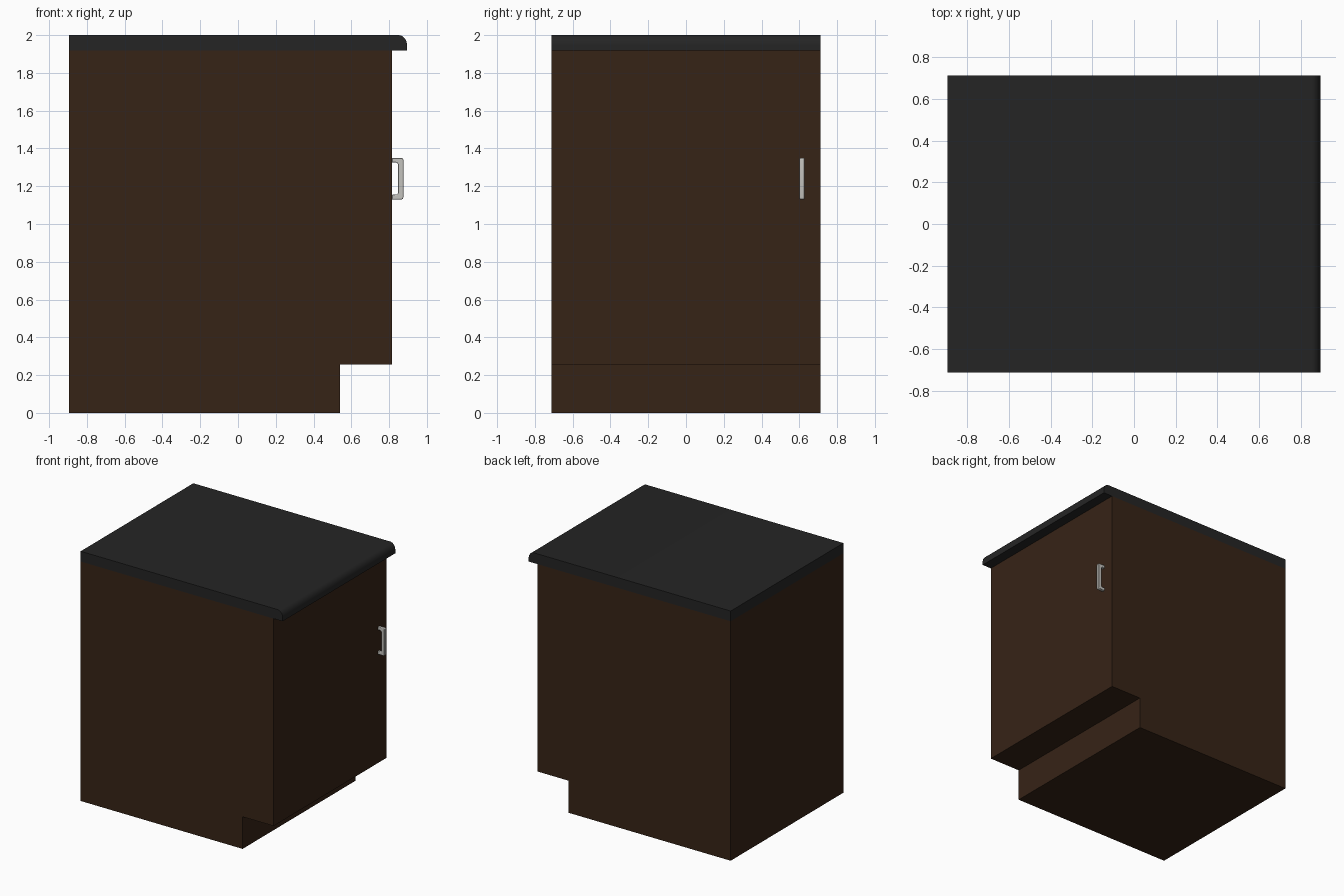
import bpy, bmesh, math

if "Cube" in bpy.data.objects:
    bpy.data.objects.remove(bpy.data.objects["Cube"])


def material(name, rgb):
    m = bpy.data.materials.new(name)
    m.diffuse_color = (*rgb, 1)
    m.use_nodes = True
    m.node_tree.nodes["Principled BSDF"].inputs["Base Color"].default_value = m.diffuse_color
    return m


def arc(cx, cz, rx, rz, a0, a1, n):
    return [(cx + rx * math.cos(math.radians(a0 + (a1 - a0) * i / n)),
             cz + rz * math.sin(math.radians(a0 + (a1 - a0) * i / n))) for i in range(n + 1)]


def extrude_profile(name, pts, y0, y1, mat, bevel=0):
    """Extrude an x-z outline from y0 to y1."""
    bm = bmesh.new()
    face = bm.faces.new([bm.verts.new((x, y0, z)) for x, z in pts])
    ext = bmesh.ops.extrude_face_region(bm, geom=[face])
    moved = [v for v in ext["geom"] if isinstance(v, bmesh.types.BMVert)]
    bmesh.ops.translate(bm, vec=(0, y1 - y0, 0), verts=moved)
    bmesh.ops.recalc_face_normals(bm, faces=bm.faces)
    me = bpy.data.meshes.new(name)
    bm.to_mesh(me)
    bm.free()
    me.materials.append(mat)
    ob = bpy.data.objects.new(name, me)
    bpy.context.collection.objects.link(ob)
    bpy.ops.object.select_all(action='DESELECT')
    ob.select_set(True)
    bpy.context.view_layer.objects.active = ob
    bpy.ops.object.shade_smooth_by_angle(angle=math.radians(35))
    if bevel:
        b = ob.modifiers.new("soft_edges", 'BEVEL')
        b.width, b.segments = bevel, 2
        b.limit_method, b.angle_limit = 'ANGLE', math.radians(50)
    return ob


wood = material("dark_wood", (0.037, 0.017, 0.008))
stone = material("black_worktop", (0.018, 0.018, 0.018))
metal = material("handle_metal", (0.55, 0.54, 0.51))
W, BACK, FRONT = 0.713, -0.895, 0.815

# Cabinet carcass with the recessed toe kick
extrude_profile("cabinet_body", [(BACK, 0), (0.54, 0), (0.54, 0.257), (FRONT, 0.257),
                                 (FRONT, 1.918), (BACK, 1.918)], -W, W, wood)

# Worktop with rounded overhanging front edge
extrude_profile("worktop", [(BACK, 1.918), (0.895, 1.918)]
                + arc(0.85, 1.945, 0.045, 0.055, 0, 90, 8) + [(BACK, 2.0)], -W, W, stone)

# Door pull: U-shaped bracket with rounded corners
outer = [(FRONT, 1.13)] + arc(0.865, 1.14, 0.01, 0.01, -90, 0, 4) \
    + arc(0.865, 1.34, 0.01, 0.01, 0, 90, 4) + [(FRONT, 1.35)]
inner = [(FRONT, 1.325)] + arc(0.835, 1.313, 0.012, 0.012, 90, 0, 4) \
    + arc(0.835, 1.167, 0.012, 0.012, 0, -90, 4) + [(FRONT, 1.155)]
extrude_profile("door_handle", outer + inner, 0.602, 0.628, metal, bevel=0.004)
